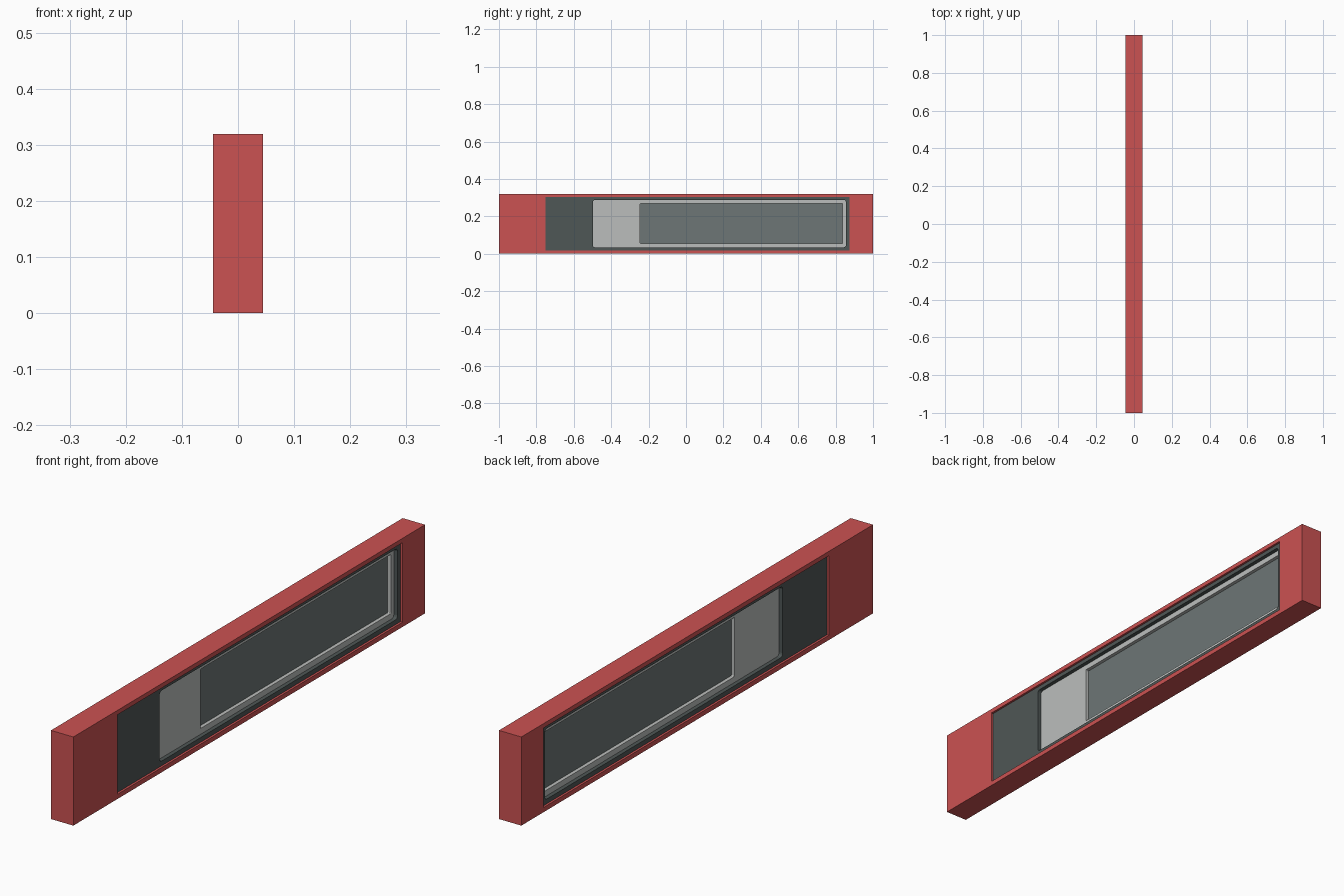
import bpy, bmesh, math

if "Cube" in bpy.data.objects:
    bpy.data.objects.remove(bpy.data.objects["Cube"])

def material(name, rgb):
    m = bpy.data.materials.new(name)
    m.diffuse_color = (*rgb, 1)
    m.use_nodes = True
    m.node_tree.nodes["Principled BSDF"].inputs["Base Color"].default_value = m.diffuse_color
    return m

red = material("red frame", (0.60, 0.085, 0.085))
dark = material("dark slate", (0.078, 0.095, 0.093))
silver = material("light grey", (0.50, 0.515, 0.505))
glass = material("grey glass", (0.155, 0.182, 0.180))

def outline(rect, r, n=4):
    """Rounded rectangle in the yz plane: rect = (y0, y1, z0, z1)."""
    y0, y1, z0, z1 = rect
    pts = []
    for i, (cy, cz) in enumerate([(y1 - r, z1 - r), (y0 + r, z1 - r),
                                  (y0 + r, z0 + r), (y1 - r, z0 + r)]):
        for k in range(n if r else 1):
            a = math.pi / 2 * (i + (k / (n - 1) if r else 0))
            pts.append((cy + r * math.cos(a), cz + r * math.sin(a)) if r else (cy, cz))
    return pts

def grow(rect, d):
    return (rect[0] - d, rect[1] + d, rect[2] - d, rect[3] + d)

def finish(bm, name, mat):
    bmesh.ops.recalc_face_normals(bm, faces=bm.faces)
    me = bpy.data.meshes.new(name)
    bm.to_mesh(me)
    bm.free()
    me.materials.append(mat)
    ob = bpy.data.objects.new(name, me)
    bpy.context.collection.objects.link(ob)
    return ob

def ring(name, mat, outer, inner, half, r=0.0):
    """Flat frame between two outlines, spanning x = -half..half."""
    bm = bmesh.new()
    loops = [[bm.verts.new((x, y, z)) for y, z in outline(rect, r)]
             for rect, x in ((outer, half), (inner, half), (inner, -half), (outer, -half))]
    n = len(loops[0])
    for a, b in zip(loops, loops[1:] + loops[:1]):
        for i in range(n):
            j = (i + 1) % n
            bm.faces.new((a[i], a[j], b[j], b[i]))
    return finish(bm, name, mat)

def slab(name, mat, rect, half):
    bm = bmesh.new()
    bmesh.ops.create_cube(bm, size=1)
    y0, y1, z0, z1 = rect
    for v in bm.verts:
        v.co = (v.co.x * 2 * half, (y0 + y1) / 2 + v.co.y * (y1 - y0),
                (z0 + z1) / 2 + v.co.z * (z1 - z0))
    return finish(bm, name, mat)

body = (-1, 1, 0, 0.319)
opening = (-0.75, 0.873, 0.017, 0.303)
panel = (-0.498, 0.855, 0.034, 0.288)
window = (-0.245, 0.838, 0.055, 0.268)

# nested frames, each set deeper than the last
ring("outer_frame", red, body, opening, 0.0445)
ring("slate_surround", dark, grow(opening, 0.006), panel, 0.0365, 0.012)
ring("grey_sash", silver, grow(panel, 0.006), window, 0.022, 0.003)
# central pane
slab("glass_pane", glass, grow(window, 0.006), 0.009)
